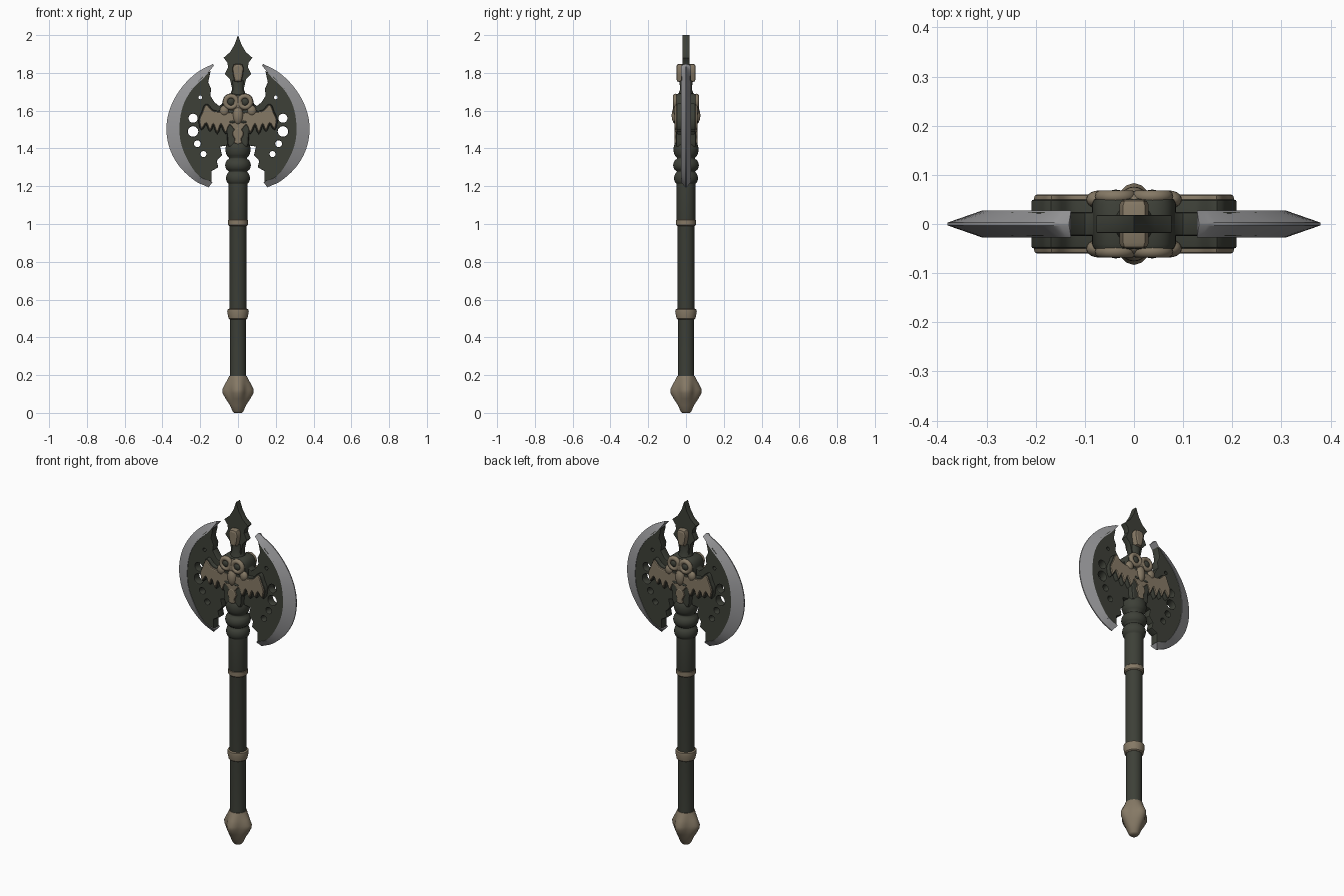
import bpy, bmesh, math
from mathutils import Vector

if "Cube" in bpy.data.objects:
    bpy.data.objects.remove(bpy.data.objects["Cube"])


def material(name, rgb):
    m = bpy.data.materials.new(name)
    m.diffuse_color = (*rgb, 1)
    m.use_nodes = True
    m.node_tree.nodes["Principled BSDF"].inputs["Base Color"].default_value = m.diffuse_color
    return m


DARK = material("dark_iron", (0.047, 0.051, 0.039))
BONE = material("aged_bone", (0.235, 0.19, 0.13))
STEEL = material("steel", (0.31, 0.31, 0.32))


def finish(ob, name, mat, angle=35):
    ob.name = name
    ob.data.materials.clear()
    ob.data.materials.append(mat)
    bpy.ops.object.select_all(action='DESELECT')
    ob.select_set(True)
    bpy.context.view_layer.objects.active = ob
    bpy.ops.object.shade_smooth_by_angle(angle=math.radians(angle))
    return ob


def from_bmesh(bm, name, mat, angle=35):
    bmesh.ops.recalc_face_normals(bm, faces=bm.faces[:])
    me = bpy.data.meshes.new(name)
    bm.to_mesh(me)
    bm.free()
    ob = bpy.data.objects.new(name, me)
    bpy.context.collection.objects.link(ob)
    return finish(ob, name, mat, angle)


def lathe(name, profile, mat, seg=32, lobe=lambda a, z: 1.0, angle=35):
    """Revolve (radius, z) points about the z axis and cap both ends."""
    bm = bmesh.new()
    rings = []
    for r, z in profile:
        ring = []
        for i in range(seg):
            a = math.tau * i / seg
            q = r * lobe(a, z)
            ring.append(bm.verts.new((q * math.cos(a), q * math.sin(a), z)))
        rings.append(ring)
    for lo, hi in zip(rings, rings[1:]):
        for i in range(seg):
            j = (i + 1) % seg
            bm.faces.new((lo[i], lo[j], hi[j], hi[i]))
    bm.faces.new(rings[0])
    bm.faces.new(rings[-1])
    return from_bmesh(bm, name, mat, angle)


def spline(pts, sub=5):
    """Catmull-Rom smoothing of an open list of points."""
    p = [Vector(q) for q in pts]
    p = [2 * p[0] - p[1]] + p + [2 * p[-1] - p[-2]]
    out = []
    for a, b, c, d in zip(p, p[1:], p[2:], p[3:]):
        for k in range(sub):
            t = k / sub
            out.append(0.5 * (2 * b + (c - a) * t + (2 * a - 5 * b + 4 * c - d) * t * t
                              + (3 * b - a - 3 * c + d) * t ** 3))
    return out + [p[-2]]


def plate(name, half, mat, t, bevel=0.006, holes=(), grow=0.0, smooth=True):
    """Symmetric flat plate: right-half outline (top to bottom), half thickness t."""
    right = spline(half, 4) if smooth else [Vector(q) for q in half]
    loop = right + [Vector((-q.x, q.y)) for q in reversed(right) if q.x > 1e-5]
    loops = [loop]
    for x, z, r in holes:
        for s in (1, -1):
            loops.append([Vector((s * x + r * math.cos(math.tau * i / 20),
                                  z + r * math.sin(math.tau * i / 20))) for i in range(20)])
    cu = bpy.data.curves.new(name, 'CURVE')
    cu.dimensions = '2D'
    cu.fill_mode = 'BOTH'
    cu.extrude = t - bevel
    cu.bevel_depth = bevel
    cu.bevel_resolution = 1
    cu.offset = grow - bevel
    for pts in loops:
        sp = cu.splines.new('POLY')
        sp.points.add(len(pts) - 1)
        for v, q in zip(sp.points, pts):
            v.co = (q.x, q.y, 0, 1)
        sp.use_cyclic_u = True
    ob = bpy.data.objects.new(name, cu)
    bpy.context.collection.objects.link(ob)
    ob.rotation_euler.x = math.pi / 2
    bpy.ops.object.select_all(action='DESELECT')
    ob.select_set(True)
    bpy.context.view_layer.objects.active = ob
    bpy.ops.object.convert(target='MESH')
    return finish(bpy.context.object, name, mat)


def ball(name, loc, size, mat):
    bpy.ops.mesh.primitive_uv_sphere_add(segments=20, ring_count=12, location=loc)
    ob = bpy.context.object
    ob.scale = size
    return finish(ob, name, mat, 60)


# Handle, bands and pommel
lathe("handle", [(0.043, 0.17), (0.042, 0.5), (0.046, 0.53), (0.045, 1.0),
                 (0.05, 1.02), (0.05, 1.22)], DARK)
lathe("upper_band", [(0.046, 0.99), (0.052, 0.995), (0.052, 1.02), (0.046, 1.028)], BONE)
lathe("lower_band", [(0.043, 0.495), (0.05, 0.5), (0.057, 0.535), (0.055, 0.548), (0.045, 0.552)], BONE)
lathe("pommel", [(0.02, 0), (0.028, 0.008), (0.042, 0.04), (0.06, 0.075), (0.071, 0.105), (0.072, 0.125),
                 (0.062, 0.155), (0.05, 0.185), (0.046, 0.195)], BONE, 32,
      lambda a, z: 1 + 0.18 * math.cos(4 * a) * max(0, 1 - abs(z - 0.115) / 0.08), 50)

# Stacked collars under the head
prof = [(0.05, 1.19)]
for z0, z1, r in ((1.21, 1.275, 0.063), (1.278, 1.345, 0.068), (1.35, 1.44, 0.066)):
    for k in range(9):
        u = k / 8
        prof.append((0.048 + (r - 0.048) * math.sin(math.pi * u) ** 0.6, z0 + (z1 - z0) * u))
lathe("collars", prof, DARK, angle=60)

# Pierced dark plate carrying both blades
plate("head_plate", [(0, 1.67), (0.07, 1.67), (0.085, 1.635), (0.1, 1.625), (0.125, 1.645), (0.147, 1.68),
                     (0.142, 1.715), (0.158, 1.75), (0.145, 1.81), (0.19, 1.78), (0.25, 1.72), (0.3, 1.62),
                     (0.32, 1.51), (0.305, 1.41), (0.25, 1.3), (0.2, 1.24), (0.14, 1.225), (0.14, 1.28),
                     (0.105, 1.30), (0.112, 1.335), (0.085, 1.365), (0.095, 1.41), (0.06, 1.415),
                     (0.045, 1.44), (0, 1.44)],
      DARK, 0.024, 0.004, smooth=False,
      holes=((0.238, 1.56, 0.024), (0.238, 1.49, 0.028), (0.215, 1.425, 0.018),
             (0.183, 1.37, 0.016), (0.2, 1.67, 0.014)))

# Crescent steel edges: wedge section between inner and outer arcs
outer = spline([(0.132, 1.848), (0.22, 1.8), (0.3, 1.72), (0.357, 1.62), (0.379, 1.51),
                (0.362, 1.4), (0.31, 1.305), (0.23, 1.23), (0.155, 1.194)])
inner = spline([(0.128, 1.838), (0.18, 1.775), (0.245, 1.71), (0.293, 1.62), (0.31, 1.51),
                (0.297, 1.41), (0.25, 1.31), (0.2, 1.25), (0.135, 1.222)])
for side, s in (("right", 1), ("left", -1)):
    bm = bmesh.new()
    rows = []
    n = len(outer)
    for k, (o, i) in enumerate(zip(outer, inner)):
        rows.append([bm.verts.new(c) for c in (
            (s * i.x, -0.027, i.y), (s * o.x, -0.003, o.y), (s * o.x, 0.003, o.y), (s * i.x, 0.027, i.y))])
    for a, b in zip(rows, rows[1:]):
        for k in range(4):
            bm.faces.new((a[k], a[(k + 1) % 4], b[(k + 1) % 4], b[k]))
    bm.faces.new(rows[0])
    bm.faces.new(rows[-1])
    from_bmesh(bm, side + "_blade_edge", STEEL)

# Thick core of the head and neck of the spike
plate("head_core", [(0, 1.685), (0.045, 1.69), (0.075, 1.67), (0.085, 1.62), (0.08, 1.55),
                    (0.06, 1.48), (0.05, 1.41), (0, 1.41)], DARK, 0.053, 0.012)
lathe("spike_neck", [(0.045, 1.66), (0.04, 1.69), (0.032, 1.71), (0.034, 1.76)], DARK)

# Top spike and its bone badge
plate("spike", [(0, 2.0), (0.018, 1.95), (0.042, 1.91), (0.076, 1.88), (0.057, 1.855), (0.052, 1.83),
                (0.07, 1.795), (0.042, 1.765), (0.032, 1.72), (0.032, 1.68), (0, 1.68)],
      DARK, 0.018, 0.001, smooth=False)
plate("spike_badge", [(0, 1.848), (0.022, 1.845), (0.03, 1.825), (0.026, 1.79), (0.018, 1.755), (0, 1.752)],
      BONE, 0.05, 0.012, smooth=False)

# Scalloped wings on a dark backing
wing = [(0, 1.58), (0.05, 1.59), (0.1, 1.592), (0.135, 1.6), (0.168, 1.63), (0.188, 1.59), (0.203, 1.55),
        (0.193, 1.505), (0.168, 1.535), (0.148, 1.497), (0.13, 1.53), (0.11, 1.485), (0.09, 1.53),
        (0.066, 1.485), (0.045, 1.525), (0.02, 1.5), (0, 1.495)]
plate("wing_backing", wing, DARK, 0.05, 0.006, grow=0.006)
plate("wings", wing, BONE, 0.06, 0.006)
plate("chin_pendant", [(0, 1.515), (0.02, 1.5), (0.03, 1.475), (0.018, 1.45), (0.02, 1.43), (0, 1.42)],
      BONE, 0.062, 0.008)

# Skull ornament on both faces
for face, f in (("front", -1), ("back", 1)):
    ball(face + "_skull_brow", (0, f * 0.045, 1.635), (0.05, 0.022, 0.045), BONE)
    ball(face + "_skull_snout", (0, f * 0.05, 1.575), (0.028, 0.026, 0.05), BONE)
    for side, s in (("left", -1), ("right", 1)):
        tag = face + "_" + side
        bpy.ops.mesh.primitive_torus_add(location=(s * 0.037, f * 0.056, 1.647), rotation=(math.pi / 2, 0, 0),
                                         major_radius=0.03, minor_radius=0.013,
                                         major_segments=24, minor_segments=10)
        finish(bpy.context.object, tag + "_eye_ring", BONE, 60)
        ball(tag + "_eye", (s * 0.037, f * 0.052, 1.647), (0.023, 0.018, 0.023), DARK)
        ball(tag + "_cheek", (s * 0.073, f * 0.05, 1.6), (0.024, 0.018, 0.028), BONE)
        ball(tag + "_mouth_corner", (s * 0.03, f * 0.058, 1.54), (0.016, 0.007, 0.007), DARK)
